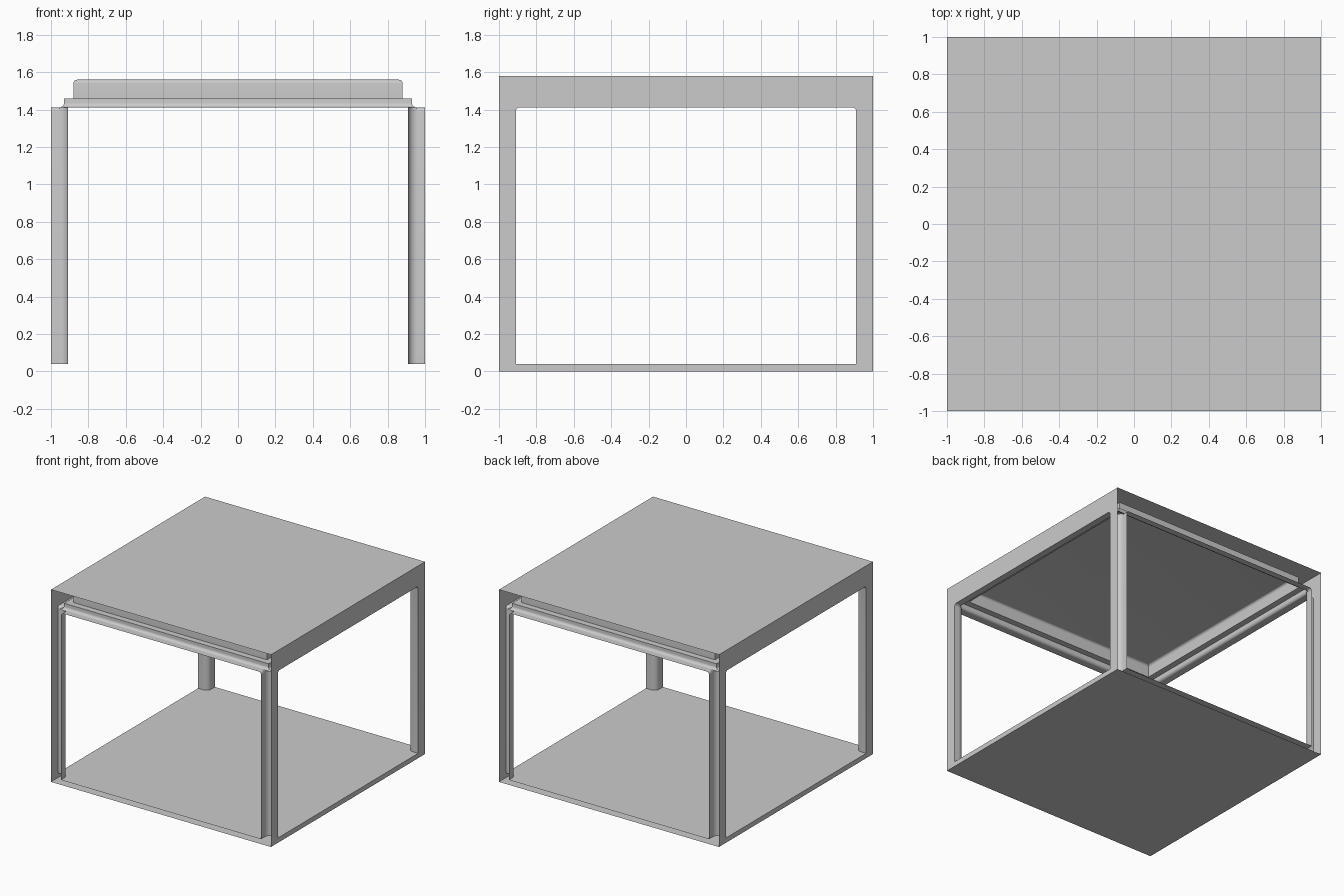
import bpy, bmesh
from math import sin, cos, pi, radians

if "Cube" in bpy.data.objects:
    bpy.data.objects.remove(bpy.data.objects["Cube"])

H, FLOOR, HEAD = 1.58, 0.04, 1.412     # overall height, floor level, opening top
W, D = 0.91, 0.955                     # opening half width, depth where rims end
R = D - W                              # post corner radius


def arc(cx, cy, r, a0, a1, n=8):
    return [(cx + r * cos(radians(a0 + (a1 - a0) * i / n)),
             cy + r * sin(radians(a0 + (a1 - a0) * i / n))) for i in range(n + 1)]


def build(name, verts, faces):
    me = bpy.data.meshes.new(name)
    me.from_pydata(verts, [], faces)
    me.shade_smooth()
    me.set_sharp_from_angle(angle=radians(30))
    ob = bpy.data.objects.new(name, me)
    bpy.context.collection.objects.link(ob)
    return ob


def strip(name, a, b):
    """Ribbon between two matching point rows."""
    n = len(a)
    return build(name, a + b, [(i, i + 1, n + i + 1, n + i) for i in range(n - 1)])


def square(d, z):
    return [(-d, -d, z), (d, -d, z), (d, d, z), (-d, d, z)]


# outer top and bottom sheets
build("top_panel", square(1, H), [(0, 1, 2, 3)])
build("bottom_panel", square(1, 0), [(3, 2, 1, 0)])

# outline of one opening: up a post, rounded corner, across, and down
r = 0.022
right = [(W, FLOOR)] + arc(W - r, HEAD - r, r, 0, 90, 6)
opening = right + [(-u, z) for u, z in reversed(right)]

# flat side frames with the opening cut out
for sx, side in ((-1, "left"), (1, "right")):
    bm = bmesh.new()
    edges = []
    for loop in ([(-1, 0), (1, 0), (1, H), (-1, H)], opening):
        vs = [bm.verts.new((sx, u, z)) for u, z in loop]
        edges += [bm.edges.new((vs[i - 1], vs[i])) for i in range(len(vs))]
    bmesh.ops.triangle_fill(bm, edges=edges, use_beauty=True, normal=(sx, 0, 0))
    me = bpy.data.meshes.new(side + "_frame")
    bm.to_mesh(me)
    bm.free()
    bpy.context.collection.objects.link(bpy.data.objects.new(side + "_frame", me))

# rims running inward around all four openings, and rounded inner post corners
post = arc(D, D, R, 180, 270)
for k, side in enumerate(("front", "right", "back", "left")):
    rim = strip(side + "_opening_rim", [(u, -1, z) for u, z in opening],
                [(u, -D, z) for u, z in opening])
    corner = strip(side + "_corner_post", [(x, y, FLOOR) for x, y in post],
                   [(x, y, HEAD) for x, y in post])
    rim.rotation_euler.z = corner.rotation_euler.z = k * pi / 2

# inner floor, notched around the posts
outline = []
for k in range(4):
    c, s = round(cos(k * pi / 2)), round(sin(k * pi / 2))
    for x, y in [(1, W)] + post[::-1][::-1][::-1] + [(W, 1)]:
        outline.append((x, y, c, s))
pts = []
for k in range(4):
    c, s = round(cos(k * pi / 2)), round(sin(k * pi / 2))
    run = [(1, W)] + arc(D, D, R, 270, 180) + [(W, 1)]
    pts += [(x * c - y * s, x * s + y * c, FLOOR) for x, y in run]
build("inner_floor", pts, [tuple(range(len(pts)))])

# ceiling tray: curved lip, ledge, upright wall, rounded top
prof = arc(D, HEAD + 0.025, 0.025, 270, 180)
prof += [(0.93, 1.46), (0.88, 1.46)] + arc(0.86, 1.54, 0.02, 0, 90, 6)
verts, faces = [], []
for d, z in prof:
    verts += square(d, z)
for j in range(len(prof) - 1):
    for i in range(4):
        a, b = 4 * j + i, 4 * j + (i + 1) % 4
        faces.append((a, a + 4, b + 4, b))
n = len(verts)
faces.append((n - 1, n - 2, n - 3, n - 4))
build("ceiling_tray", verts, faces)
